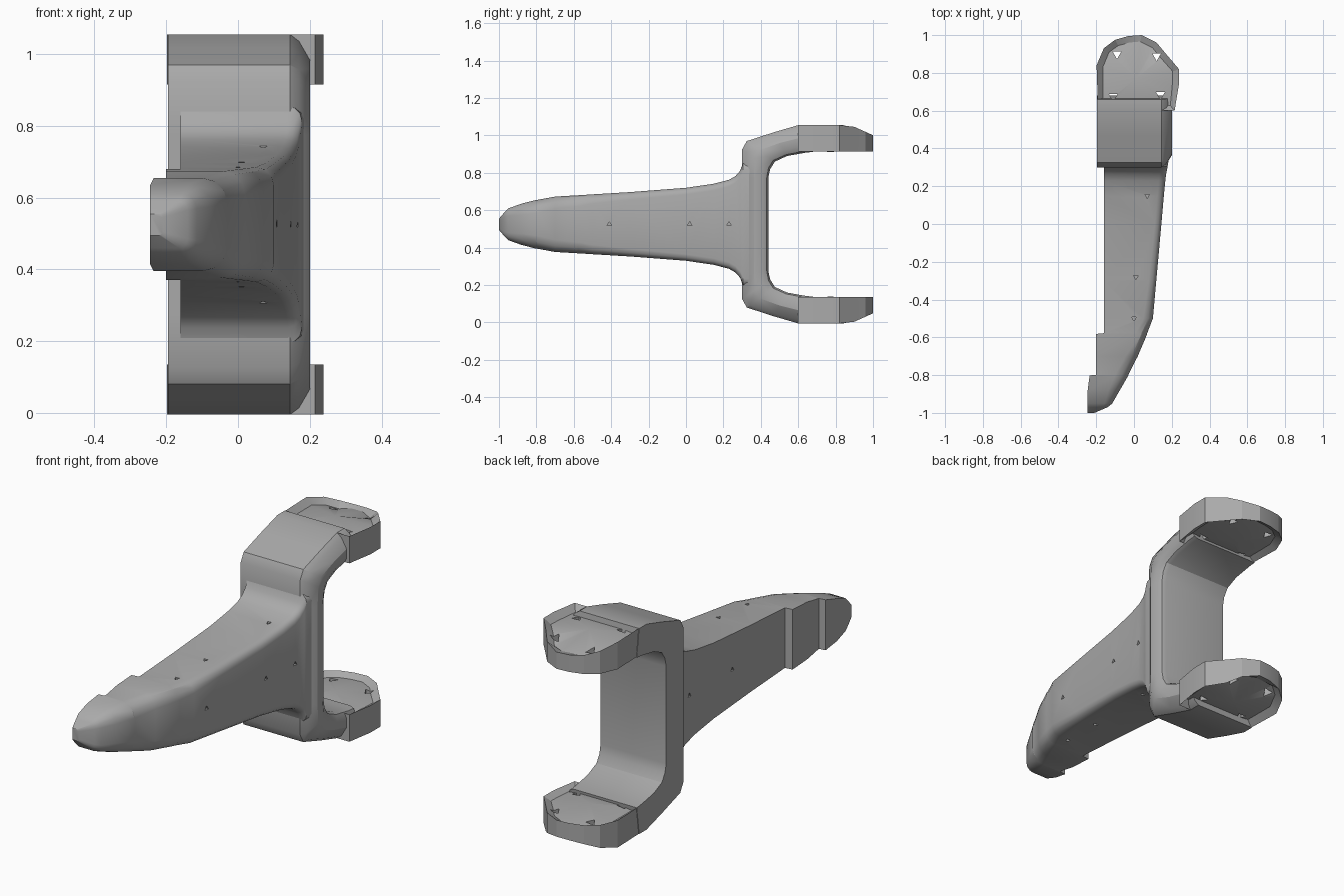
import bpy, bmesh, math
from mathutils import Vector

MID = 0.525  # height of the symmetry plane

cube = bpy.data.objects.get("Cube")
if cube:
    bpy.data.objects.remove(cube, do_unlink=True)

grey = bpy.data.materials.new("cast grey")
grey.use_nodes = True
COLOUR = (0.4, 0.4, 0.4, 1)
grey.diffuse_color = COLOUR
grey.node_tree.nodes["Principled BSDF"].inputs["Base Color"].default_value = COLOUR


def finish(bm, name):
    bmesh.ops.recalc_face_normals(bm, faces=bm.faces)
    mesh = bpy.data.meshes.new(name)
    bm.to_mesh(mesh)
    bm.free()
    mesh.materials.append(grey)
    obj = bpy.data.objects.new(name, mesh)
    bpy.context.collection.objects.link(obj)
    return obj


def loft(rings):
    """Skin a list of equal-length rings and cap both ends."""
    bm = bmesh.new()
    rows = [[bm.verts.new(p) for p in ring] for ring in rings]
    n = len(rows[0])
    for a, b in zip(rows, rows[1:]):
        for i in range(n):
            j = (i + 1) % n
            bm.faces.new((a[i], a[j], b[j], b[i]))
    bm.faces.new(rows[0])
    bm.faces.new(rows[-1])
    return bm


def activate(obj):
    bpy.ops.object.select_all(action='DESELECT')
    obj.select_set(True)
    bpy.context.view_layer.objects.active = obj


def smooth(obj, degrees=30):
    activate(obj)
    bpy.ops.object.shade_smooth_by_angle(angle=math.radians(degrees))


def cut(obj, cutter):
    mod = obj.modifiers.new("cut", 'BOOLEAN')
    mod.operation, mod.solver, mod.object = 'DIFFERENCE', 'EXACT', cutter
    activate(obj)
    bpy.ops.object.modifier_apply(modifier=mod.name)
    bpy.data.objects.remove(cutter, do_unlink=True)


def prisms(spots, radius, length, name):
    """Three-sided cutters, each given as a centre and an axis."""
    bm = bmesh.new()
    for centre, axis in spots:
        turn = Vector(axis).to_track_quat('Z', 'Y').to_matrix().to_4x4()
        turn.translation = centre
        bmesh.ops.create_cone(bm, cap_ends=True, segments=3, radius1=radius,
                              radius2=radius, depth=length, matrix=turn)
    obj = finish(bm, name)
    obj.hide_render = True
    return obj


# Arm: cross-sections from nose to root (y, x min, x max, half height, rounding)
ARM = [
    (-1.0, -.245, -.21, .03, .01), (-.97, -.245, -.14, .065, .025),
    (-.95, -.245, -.115, .085, .04), (-.88, -.245, -.075, .11, .06),
    (-.802, -.235, -.03, .13, .07), (-.798, -.2, -.03, .13, .07),
    (-.7, -.2, .02, .148, .065), (-.582, -.2, .07, .155, .06),
    (-.578, -.16, .07, .155, .06), (-.5, -.16, .1, .16, .05),
    (-.3, -.16, .118, .172, .04), (0, -.16, .145, .195, .035),
    (.15, -.16, .158, .217, .035), (.23, -.16, .166, .238, .035),
    (.265, -.16, .17, .258, .035), (.29, -.16, .175, .287, .035),
    (.305, -.16, .178, .33, .04), (.38, -.16, .19, .335, .04),
    (.41, -.16, .197, .28, .03)]


def arm_ring(y, x0, x1, half, r):
    top = [(x0, half)]
    for k in range(4):
        a = math.radians(90 - 30 * k)
        top.append((x1 - r + r * math.cos(a), half - r + r * math.sin(a)))
    bottom = [(x, -z) for x, z in reversed(top)]
    return [(x, y, MID + z) for x, z in top + bottom]


arm = finish(loft([arm_ring(*s) for s in ARM]), "arm")
pits = [((.13, -.41, MID), (1, 0, 0)), ((.168, .02, MID), (1, 0, 0)),
        ((.185, .23, MID), (1, 0, 0)), ((-.17, .2, MID), (1, 0, 0)),
        ((-.17, -.15, MID), (1, 0, 0))]
for s in (-1, 1):
    pits += [((.07, .15, MID + s * .24), (0, 0, 1)),
             ((.01, -.28, MID + s * .195), (0, 0, 1)),
             ((0, -.5, MID + s * .185), (0, 0, 1))]
cut(arm, prisms(pits, .014, .08, "pit_cutter"))
smooth(arm)

# Fork: stations of outer and inner edge (y, height above the middle)
FORK = [((.3, .25), (.44, .25)), ((.3, .4), (.45, .295)),
        ((.325, .445), (.475, .335)), ((.47, .492), (.54, .365)),
        ((.6, .53), (.64, .383)), ((.66, .53), (.68, .387))]


def fork_ring(outer, inner, side):
    o, i = Vector(outer), Vector(inner)
    section = [(-.195, o), (.145, o), (.17, o.lerp(i, .12)), (.2, o.lerp(i, .45)),
               (.2, o.lerp(i, .75)), (.185, o.lerp(i, .94)), (.165, i), (-.195, i)]
    return [(x, p.x, MID + side * p.y) for x, p in section]


rings = [fork_ring(o, i, -1) for o, i in reversed(FORK)]
rings += [fork_ring(o, i, 1) for o, i in FORK]
fork = finish(loft(rings), "fork")
smooth(fork)

# Lugs: rounded plates with sunken faceted faces and four small openings
OUTLINE = [(-.19, .6), (-.198, .84), (-.16, .93), (-.1, .975), (-.03, .995),
           (.04, 1), (.12, .96), (.17, .9), (.238, .82), (.238, .74), (.215, .6)]


def make_lug(side, name):
    def ring(h, drop):
        return [(x, y, MID + side * (h - drop * max(0, y - .88))) for x, y in OUTLINE]
    bm = loft([ring(.39, 0), ring(.53, .45)])
    bmesh.ops.recalc_face_normals(bm, faces=bm.faces)
    caps = [f for f in bm.faces if len(f.verts) == len(OUTLINE)]
    bmesh.ops.inset_region(bm, faces=caps, thickness=.035, depth=0)
    bmesh.ops.translate(bm, verts=list({v for f in caps for v in f.verts if v.co.z * side > (MID + side * .46) * side}),
                        vec=(0, 0, -side * .03))
    bmesh.ops.translate(bm, verts=list({v for f in caps for v in f.verts if v.co.z * side < (MID + side * .46) * side}),
                        vec=(0, 0, side * .02))
    # Raised centre on each sunken face
    for f in caps:
        up = 1 if f.calc_center_median().z * side > (MID + side * .46) * side else -1
        peak = bmesh.ops.poke(bm, faces=[f])["verts"]
        bmesh.ops.translate(bm, verts=peak, vec=(0, 0, up * side * .025))
    lug = finish(bm, name)
    holes = [((x, y, MID + side * .46), (0, 0, 1))
             for x, y in [(-.09, .9), (.12, .89), (-.11, .675), (.14, .685)]]
    cut(lug, prisms(holes, .027, .4, "hole_cutter"))
    smooth(lug, 20)


make_lug(1, "upper_lug")
make_lug(-1, "lower_lug")
